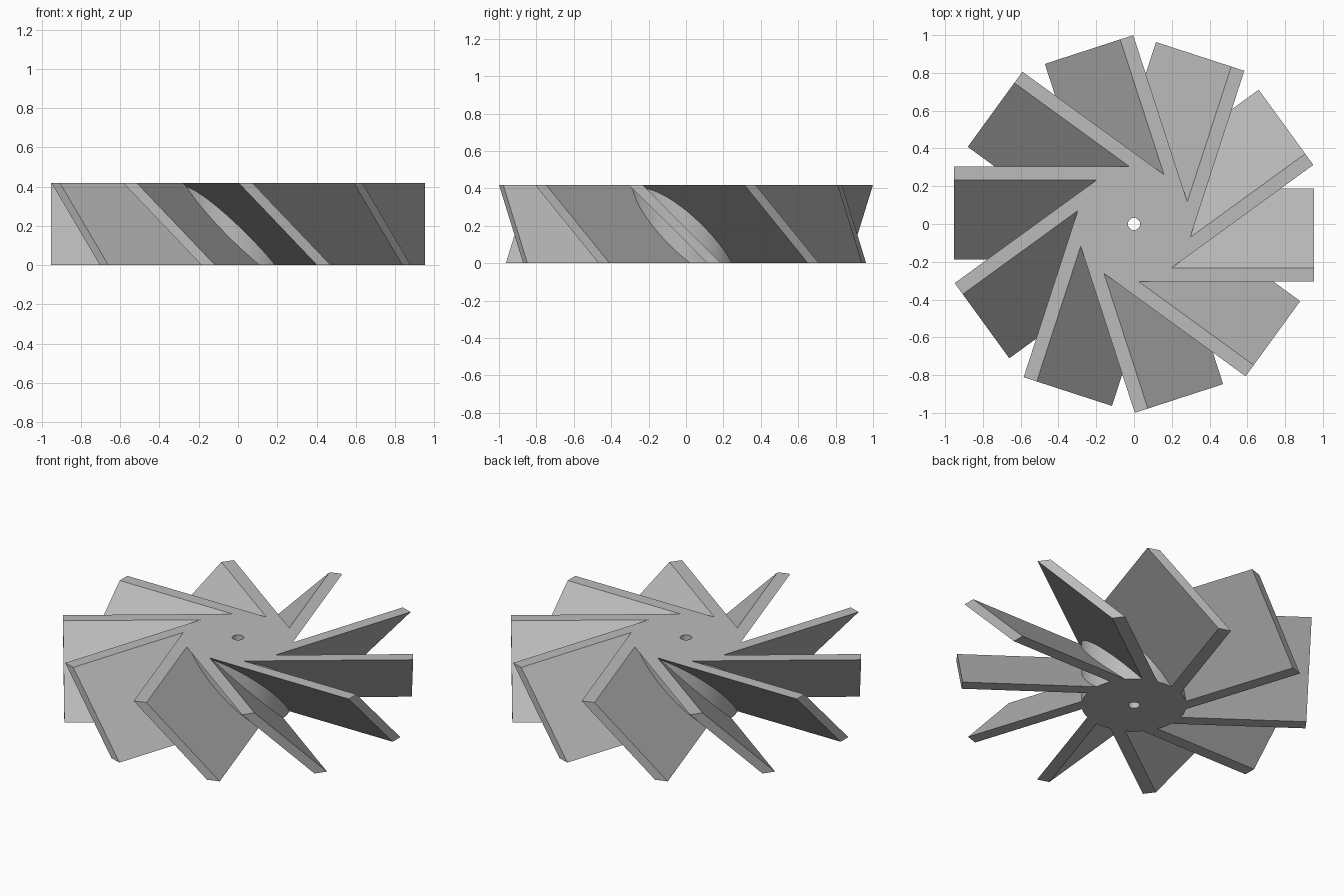
import bpy, bmesh, math
from mathutils import Matrix

if "Cube" in bpy.data.objects:
    bpy.data.objects.remove(bpy.data.objects["Cube"])

HEIGHT = 0.418
HUB_R, BORE_R = 0.287, 0.032
TIP_X = 0.952                      # flat outer end of each blade
TOP_Y = (-0.305, -0.232)           # blade thickness at the top
BOTTOM_Y = (0.114, 0.187)          # blade thickness at the bottom
COUNT = 10

grey = bpy.data.materials.new("plain grey")
grey.diffuse_color = (0.5, 0.5, 0.5, 1)
grey.use_nodes = True
grey.node_tree.nodes["Principled BSDF"].inputs["Base Color"].default_value = grey.diffuse_color


def make_object(name, bm):
    bmesh.ops.recalc_face_normals(bm, faces=bm.faces)
    mesh = bpy.data.meshes.new(name)
    bm.to_mesh(mesh)
    bm.free()
    mesh.materials.append(grey)
    obj = bpy.data.objects.new(name, mesh)
    bpy.context.collection.objects.link(obj)
    return obj


def cylinder(name, radius, z0, z1, segments):
    bm = bmesh.new()
    bmesh.ops.create_cone(bm, cap_ends=True, segments=segments,
                          radius1=radius, radius2=radius, depth=z1 - z0,
                          matrix=Matrix.Translation((0, 0, (z0 + z1) / 2)))
    return make_object(name, bm)


def blade(name, angle):
    # slanted slab: parallelogram section extruded outwards from the axis
    bm = bmesh.new()
    section = [(TOP_Y[0], HEIGHT), (TOP_Y[1], HEIGHT),
               (BOTTOM_Y[1], 0), (BOTTOM_Y[0], 0)]
    root = bm.faces.new([bm.verts.new((0, y, z)) for y, z in section])
    ext = bmesh.ops.extrude_face_region(bm, geom=[root], use_keep_orig=True)
    outer = [v for v in ext["geom"] if isinstance(v, bmesh.types.BMVert)]
    bmesh.ops.translate(bm, verts=outer, vec=(TIP_X, 0, 0))
    bmesh.ops.rotate(bm, verts=bm.verts, cent=(0, 0, 0),
                     matrix=Matrix.Rotation(angle, 3, 'Z'))
    return make_object(name, bm)


# hub with the ring of blades fused on, then the shaft bore cut through
rotor = cylinder("rotor", HUB_R, 0, HEIGHT, 80)
helpers = [(blade(f"blade_helper_{i}", i * math.tau / COUNT), 'UNION')
           for i in range(COUNT)]
helpers.append((cylinder("bore_cutter", BORE_R, -0.1, HEIGHT + 0.1, 32),
                'DIFFERENCE'))
for helper, operation in helpers:
    mod = rotor.modifiers.new(helper.name, 'BOOLEAN')
    mod.object, mod.operation, mod.solver = helper, operation, 'EXACT'
    helper.hide_render = True

# bake the fused shape and drop the helpers
bpy.context.view_layer.update()
result = bpy.data.meshes.new_from_object(
    rotor.evaluated_get(bpy.context.evaluated_depsgraph_get()))
rotor.modifiers.clear()
rotor.data = result
for helper, _ in helpers:
    bpy.data.objects.remove(helper)

# smooth hub wall, crisp blade edges
bpy.context.view_layer.objects.active = rotor
rotor.select_set(True)
bpy.ops.object.shade_smooth_by_angle(angle=math.radians(20))
